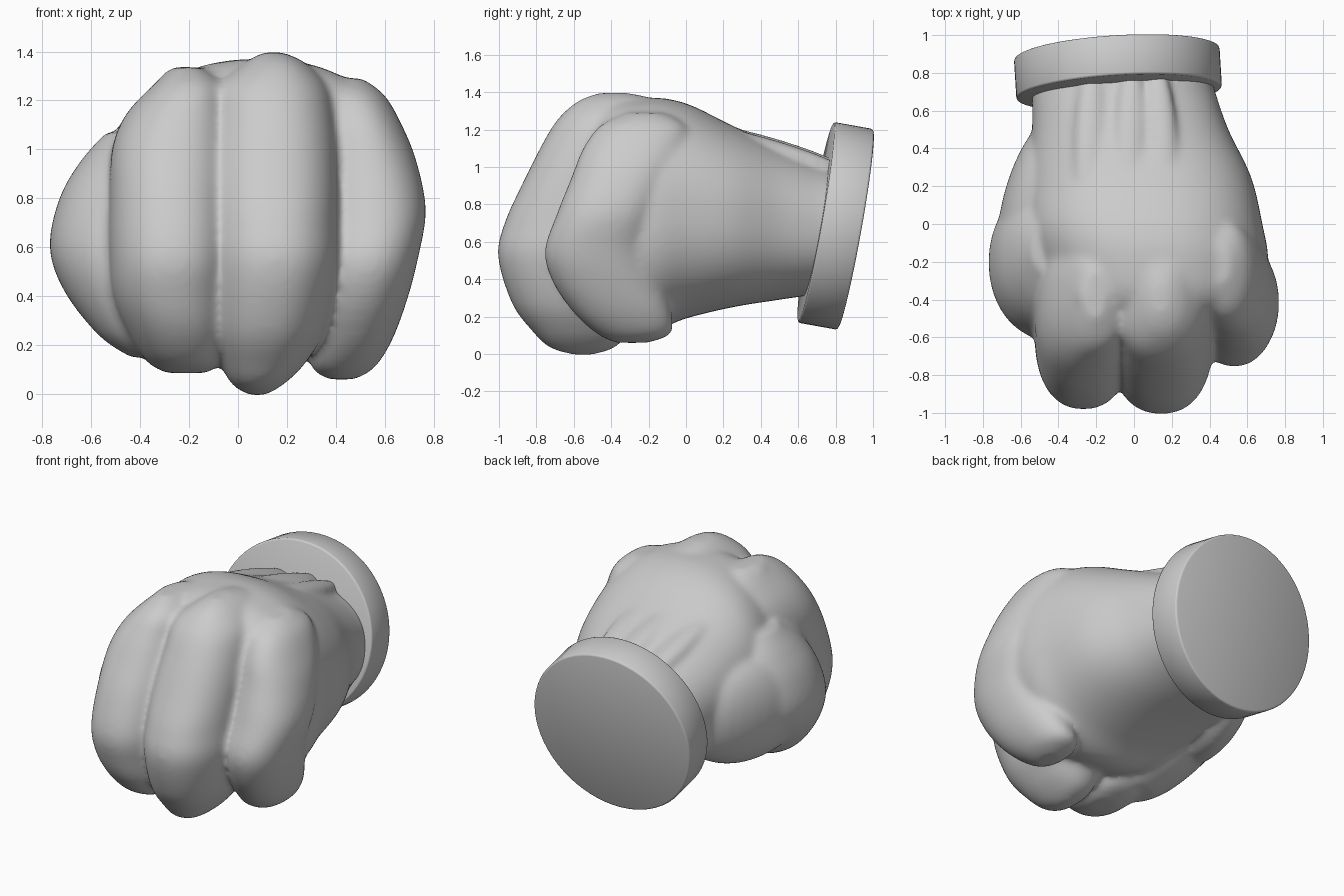
import bpy, bmesh, math
from mathutils import Vector, Matrix

if "Cube" in bpy.data.objects:
    bpy.data.objects.remove(bpy.data.objects["Cube"])


def spline(rows, steps=6):
    """Catmull-Rom resampling of a short table of section rows."""
    out = []
    for i in range(len(rows) - 1):
        a, b = rows[max(i - 1, 0)], rows[i]
        c, d = rows[i + 1], rows[min(i + 2, len(rows) - 1)]
        for k in range(steps):
            t = k / steps
            out.append([0.5 * (2 * q + (r - p) * t + (2 * p - 5 * q + 4 * r - s) * t * t
                               + (3 * q - p - 3 * r + s) * t ** 3)
                        for p, q, r, s in zip(a, b, c, d)])
    return out + [list(rows[-1])]


def loft(bm, axis, rows, power=2.2, n=64):
    """Rows: (level, x min, x max, v min, v max); v is y for a z loft, z for a y loft."""
    rings = []
    for lv, x0, x1, v0, v1 in spline(rows):
        ring = []
        for k in range(n):
            c, s = math.cos(2 * math.pi * k / n), math.sin(2 * math.pi * k / n)
            x = (x0 + x1) / 2 + (x1 - x0) / 2 * math.copysign(abs(c) ** (2 / power), c)
            v = (v0 + v1) / 2 + (v1 - v0) / 2 * math.copysign(abs(s) ** (2 / power), s)
            ring.append(bm.verts.new((x, v, lv) if axis == 'z' else (x, lv, v)))
        rings.append(ring)
    for a, b in zip(rings, rings[1:]):
        for k in range(n):
            bm.faces.new((a[k], a[(k + 1) % n], b[(k + 1) % n], b[k]))
    bm.faces.new(rings[0][::-1])
    bm.faces.new(rings[-1])


def blob(bm, start, end, width, height):
    """Stretched ellipsoid between two points, for knuckles and tendons."""
    a, b = Vector(start), Vector(end)
    rot = (b - a).to_track_quat('Y', 'Z').to_matrix().to_4x4()
    mat = Matrix.Translation((a + b) / 2) @ rot @ Matrix.Diagonal(
        (width, (b - a).length / 2, height, 1))
    bmesh.ops.create_uvsphere(bm, u_segments=32, v_segments=20, radius=1, matrix=mat)


bm = bmesh.new()

# palm and wrist
loft(bm, 'y', [(.78, -.53, .41, .34, 1.01), (.70, -.54, .43, .32, 1.03),
               (.50, -.54, .50, .29, 1.11), (.25, -.56, .62, .25, 1.22),
               (0, -.57, .68, .19, 1.34), (-.20, -.53, .71, .12, 1.37),
               (-.42, -.46, .66, .18, 1.33), (-.60, -.36, .46, .32, 1.12)], 2.3)

# first finger
loft(bm, 'z', [(.085, -.29, -.13, -.62, -.46), (.13, -.37, -.07, -.76, -.32),
               (.25, -.45, -.03, -.88, -.22), (.40, -.51, -.02, -.95, -.2),
               (.57, -.525, -.01, -.98, -.2), (.80, -.525, -.01, -.91, -.15),
               (1.0, -.515, -.01, -.81, -.1), (1.14, -.46, -.02, -.73, -.05),
               (1.26, -.35, -.05, -.64, -.1), (1.335, -.26, -.15, -.5, -.25)], 2.3)

# middle finger
loft(bm, 'z', [(-.005, .05, .11, -.60, -.50), (.035, -.02, .18, -.73, -.38),
               (.12, -.07, .27, -.82, -.3), (.27, -.12, .36, -.93, -.2),
               (.52, -.13, .415, -1.005, -.2), (.70, -.13, .415, -.97, -.2),
               (.90, -.13, .41, -.88, -.2), (1.10, -.12, .40, -.78, -.1),
               (1.25, -.10, .37, -.69, -.05), (1.35, .02, .28, -.58, -.14),
               (1.395, .10, .19, -.47, -.3)], 2.3)

# little finger
loft(bm, 'z', [(.06, .37, .48, -.38, -.2), (.11, .30, .56, -.48, -.08),
               (.22, .31, .63, -.6, -.08), (.38, .32, .69, -.71, -.14),
               (.55, .33, .735, -.755, -.18), (.75, .34, .768, -.69, -.14),
               (.95, .34, .73, -.61, -.06), (1.10, .34, .67, -.55, .0),
               (1.22, .34, .60, -.46, .0), (1.29, .37, .51, -.32, -.12)], 2.2)

# thumb folded against the side, and its root running back to the wrist
loft(bm, 'z', [(.15, -.44, -.2, -.5, -.28), (.24, -.57, -.15, -.58, -.1),
               (.42, -.71, -.1, -.62, .12), (.60, -.77, -.1, -.61, .2),
               (.80, -.73, -.1, -.55, .2), (.95, -.645, -.1, -.46, .16),
               (1.07, -.54, -.2, -.3, .05)], 2.1)
blob(bm, (-.38, .58, .66), (-.62, -.4, .6), .2, .34)

# knuckles
for x, y, z, r in ((-.23, -.38, 1.25, .1), (.15, -.38, 1.31, .1), (.45, -.17, 1.20, .1)):
    blob(bm, (x, y + .16, z), (x, y - .14, z), r, r * .9)

# tendons on the back of the hand
for x0, x1, low in ((-.25, -.22, .035), (-.03, -.01, .01), (.17, .12, .02)):
    blob(bm, (x0, .05, 1.235 - low), (x1, .86, 1.0 - low), .085, .05)

bmesh.ops.recalc_face_normals(bm, faces=bm.faces)
mesh = bpy.data.meshes.new("fist")
bm.to_mesh(mesh)
bm.free()
fist = bpy.data.objects.new("fist", mesh)
bpy.context.collection.objects.link(fist)

# fuse the overlapping volumes into one soft skin
remesh = fist.modifiers.new("fuse", 'REMESH')
remesh.mode = 'VOXEL'
remesh.voxel_size = 0.015
remesh.use_smooth_shade = True
smooth = fist.modifiers.new("soften", 'SMOOTH')
smooth.factor = 0.5
smooth.iterations = 24

# tilted wrist disc with softened rim
axis = Vector((-.06, .98, -.175)).normalized()
bpy.ops.mesh.primitive_cylinder_add(vertices=64, radius=.545, depth=.215,
                                    location=(-.085, .80, .685))
disc = bpy.context.object
disc.name = "wrist_disc"
disc.rotation_euler = axis.to_track_quat('Z', 'Y').to_euler()
bevel = disc.modifiers.new("rim", 'BEVEL')
bevel.width = .012
bevel.segments = 2
bevel.limit_method = 'ANGLE'
bpy.ops.object.shade_smooth()
